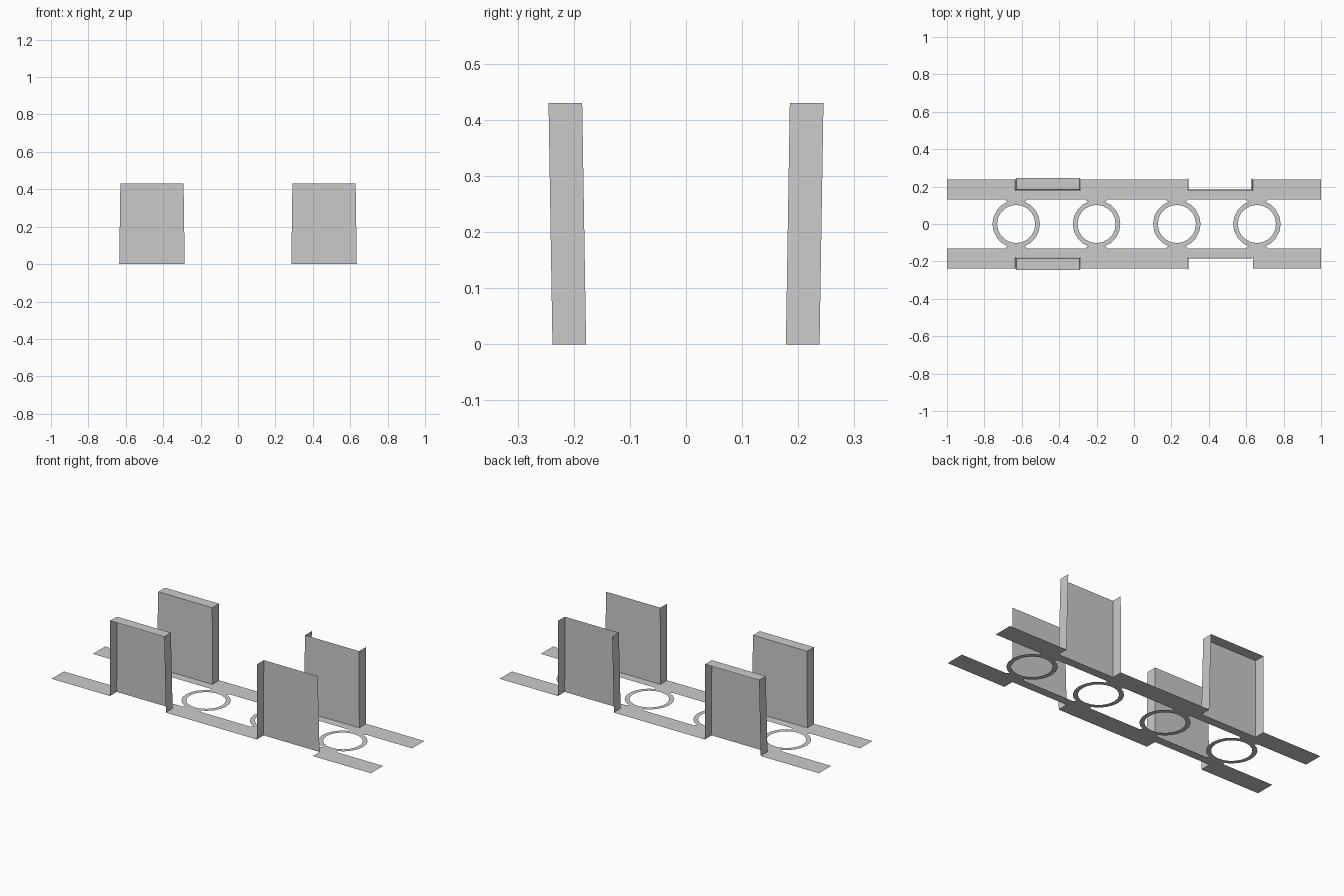
import bpy, math

if "Cube" in bpy.data.objects:
    bpy.data.objects.remove(bpy.data.objects["Cube"])

INNER, WALL, OUTER, H = 0.13, 0.178, 0.239, 0.43
LEAN, TAPER = 0.007, 0.006
X0, X1 = 0.285, 0.635


def add_mesh(name, verts, faces):
    me = bpy.data.meshes.new(name)
    me.from_pydata(verts, [], faces)
    ob = bpy.data.objects.new(name, me)
    bpy.context.collection.objects.link(ob)
    return ob


# Flat side rails, notched where the uprights are folded up
def rail(name, s):
    verts, faces = [], []
    xs = [-1, -X1, -X0, X0, X1, 1]
    for x in xs:
        verts += [(x, s * y, 0) for y in (INNER, WALL, OUTER)]
    for i in range(5):
        a, b = 3 * i, 3 * i + 3
        faces.append((a, b, b + 1, a + 1))
        if i not in (1, 3):
            faces.append((a + 1, b + 1, b + 2, a + 2))
    if s > 0:
        return add_mesh(name, verts, faces)
    return add_mesh(name, verts, faces)


# Upright folded panel: web, side flanges and an optional top cap
def upright(name, sx, s, cap, outer_flange=True):
    verts = []
    for z, t, lean in ((0, 0, 0), (H, TAPER, LEAN)):
        for x, y in ((X0 + t, OUTER - 0.001), (X0 + t, WALL),
                     (X1 - t, WALL), (X1 - t, OUTER - 0.001)):
            verts.append((sx * x, s * (y + lean), z))
    faces = [(0, 1, 5, 4), (1, 2, 6, 5)]
    if outer_flange:
        faces.append((2, 3, 7, 6))
    if cap:
        faces.append((4, 5, 6, 7))
    return add_mesh(name, verts, faces)


# Flat ring with flared necks reaching both rails
def ring(name, cx, n=20, r=0.102, R=0.127):
    verts, faces = [], []
    for i in range(n):
        a = 2 * math.pi * i / n
        for q in (r, R):
            verts.append((cx + q * math.cos(a), q * math.sin(a), 0))
    for i in range(n):
        j = (i + 1) % n
        faces.append((2 * i, 2 * i + 1, 2 * j + 1, 2 * j))
    for s in (1, -1):
        k = len(verts)
        verts += [(cx - s * 0.045, s * 0.118, 0), (cx + s * 0.045, s * 0.118, 0),
                  (cx + s * 0.06, s * INNER, 0), (cx - s * 0.06, s * INNER, 0)]
        faces.append((k, k + 1, k + 2, k + 3))
    return add_mesh(name, verts, faces)


for side, s in (("front", -1), ("back", 1)):
    rail(side + "_rail", s)
    upright(side + "_left_upright", -1, s, True)
    upright(side + "_right_upright", 1, s, False, s > 0)

for i, cx in enumerate((-0.63, -0.2, 0.229, 0.657)):
    ring(f"ring_{i + 1}", cx)
